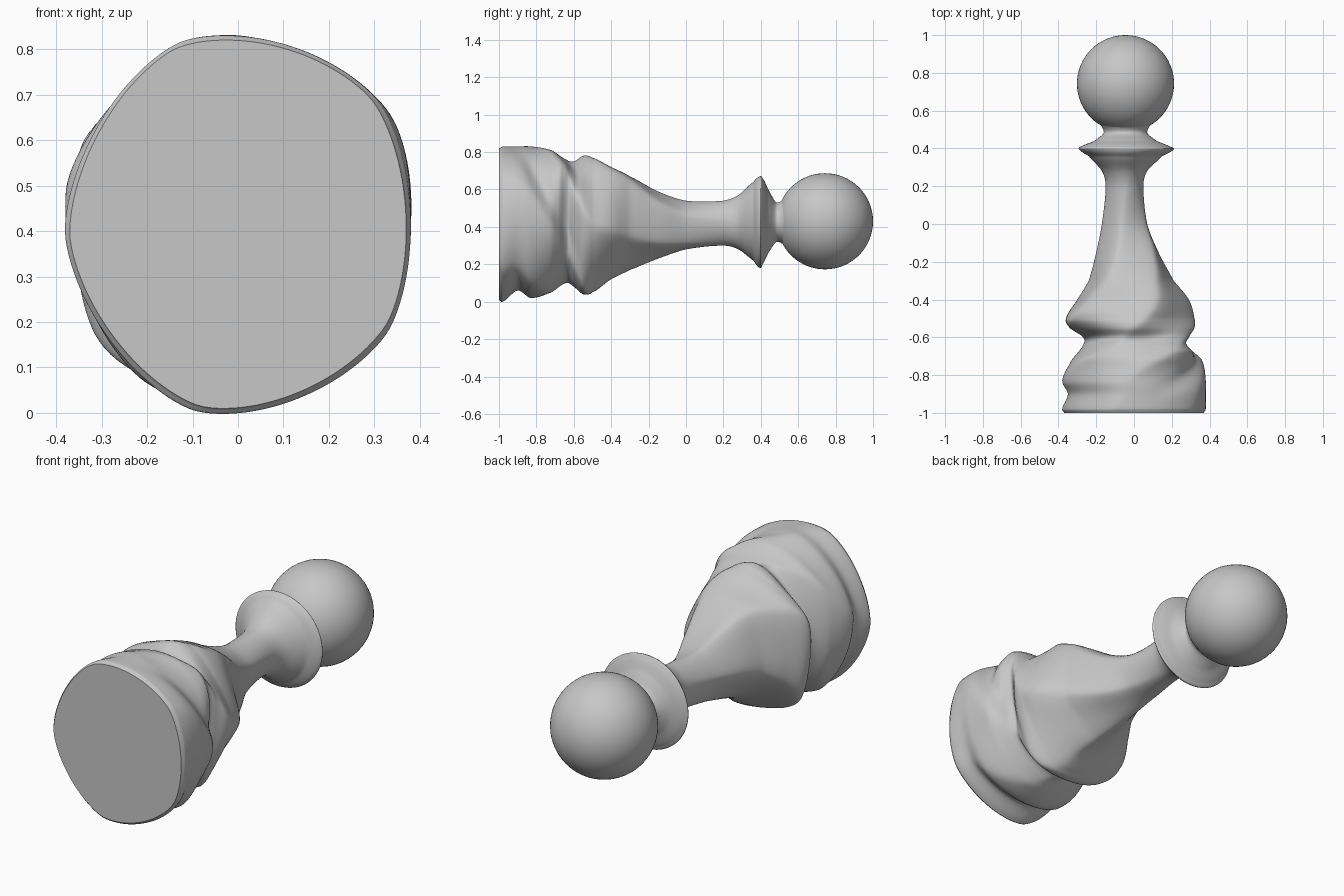
import bpy
import bmesh
from math import sin, cos, pi, radians, exp

old = bpy.data.objects.get("Cube")
if old:
    bpy.data.objects.remove(old, do_unlink=True)

SEGMENTS = 144
STEPS = 7

stone = bpy.data.materials.new("plain grey")
stone.use_nodes = True
grey = (0.57, 0.57, 0.57, 1)
stone.diffuse_color = grey
stone.node_tree.nodes["Principled BSDF"].inputs["Base Color"].default_value = grey

# Body sections along the lying axis: y, left edge, right edge, bottom, top
sections = [
    (-1, -.37, .37, .01, .82), (-.98, -.38, .38, 0, .83),
    (-.9, -.35, .38, .06, .83), (-.83, -.38, .38, .02, .83),
    (-.72, -.33, .36, .05, .81), (-.64, -.27, .28, .1, .76),
    (-.6, -.27, .29, .08, .75), (-.55, -.34, .32, .04, .78),
    (-.5, -.36, .32, .05, .77), (-.4, -.3, .29, .12, .72),
    (-.3, -.24, .21, .17, .67), (-.15, -.2, .13, .23, .59),
    (0, -.17, .07, .28, .54), (.2, -.15, .05, .3, .54),
    (.28, -.17, .07, .28, .57), (.36, -.24, .15, .22, .64),
    (.395, -.29, .21, .18, .67), (.41, -.28, .19, .2, .66),
    (.44, -.21, .12, .26, .6), (.485, -.16, .07, .32, .53),
    (.55, -.19, .1, .29, .57),
]


def spline(a, b, c, d, t):
    """Smooth value between b and c."""
    return b + t / 2 * (c - a + t * (2 * a - 5 * b + 4 * c - d
                                     + t * (3 * (b - c) + d - a)))


def resample(rows):
    """Smoothly subdivide the list of sections."""
    result = []
    last = len(rows) - 1
    for i in range(last):
        near = [rows[max(0, min(last, i + k))] for k in (-1, 0, 1, 2)]
        for step in range(STEPS):
            t = step / STEPS
            row = [spline(*values, t) for values in zip(*near)]
            row[0] = near[1][0] + (near[2][0] - near[1][0]) * t
            result.append(row)
    result.append(rows[-1])
    return result


def ease(start, end, y):
    """Smooth step from zero at start to one at end."""
    t = max(0, min(1, (y - start) / (end - start)))
    return t * t * (3 - 2 * t)


def bell(value, centre, width):
    return exp(-((value - centre) / width) ** 2)


def fold_depth(y):
    """Depth of the twisted folds: shallow at the foot, none at the collar."""
    return (.05 + .08 * ease(-.8, -.3, y)) * ease(.35, -.2, y)


def fold_turn(y):
    """Twist of the folds, winding faster where the skirt meets the foot."""
    return radians(-90 * (y + .5) + 67 * ease(-.45, -.85, y))


def sweep(degrees, y):
    """Cloth sweeping over the waist on one side, with a slanted groove."""
    bridge = .17 * bell(degrees, 38, 24) * bell(y, -.64, .06)
    groove_y = -.68 - .17 * degrees / 60
    groove = .08 * bell(degrees, 15, 42) * bell(y, groove_y, .05)
    return 1 + bridge - groove


def ring(y, left, right, bottom, top):
    """Five-cornered twisted section, fitted to its four edges."""
    turn = fold_turn(y)
    depth = fold_depth(y)
    angles = [2 * pi * i / SEGMENTS - pi for i in range(SEGMENTS)]
    points = []
    for angle in angles:
        wave = (sin(2.5 * (angle - turn)) ** 2 + .03) ** .5
        radius = 1 - depth * wave
        radius *= sweep(angle * 180 / pi, y)
        points.append((radius * cos(angle), radius * sin(angle)))
    xs, zs = zip(*points)
    x_scale = (right - left) / (max(xs) - min(xs))
    z_scale = (top - bottom) / (max(zs) - min(zs))
    return [(left + (x - min(xs)) * x_scale, y,
             bottom + (z - min(zs)) * z_scale) for x, z in points]


def finish(bm, name):
    bmesh.ops.recalc_face_normals(bm, faces=bm.faces)
    mesh = bpy.data.meshes.new(name)
    bm.to_mesh(mesh)
    bm.free()
    mesh.materials.append(stone)
    obj = bpy.data.objects.new(name, mesh)
    bpy.context.collection.objects.link(obj)
    bpy.ops.object.select_all(action="DESELECT")
    obj.select_set(True)
    bpy.context.view_layer.objects.active = obj
    bpy.ops.object.shade_smooth_by_angle(angle=radians(40))
    return obj


# Twisted body with foot, skirt, neck and collar
bm = bmesh.new()
loops = [[bm.verts.new(p) for p in ring(*row)] for row in resample(sections)]
for lower, upper in zip(loops, loops[1:]):
    for i in range(SEGMENTS):
        j = (i + 1) % SEGMENTS
        bm.faces.new((lower[i], lower[j], upper[j], upper[i]))
bm.faces.new(loops[0])
bm.faces.new(loops[-1])
finish(bm, "twisted_body")

# Round head
bm = bmesh.new()
bmesh.ops.create_uvsphere(bm, u_segments=64, v_segments=32, radius=.257)
head = finish(bm, "round_head")
head.location = (-.045, .743, .43)
